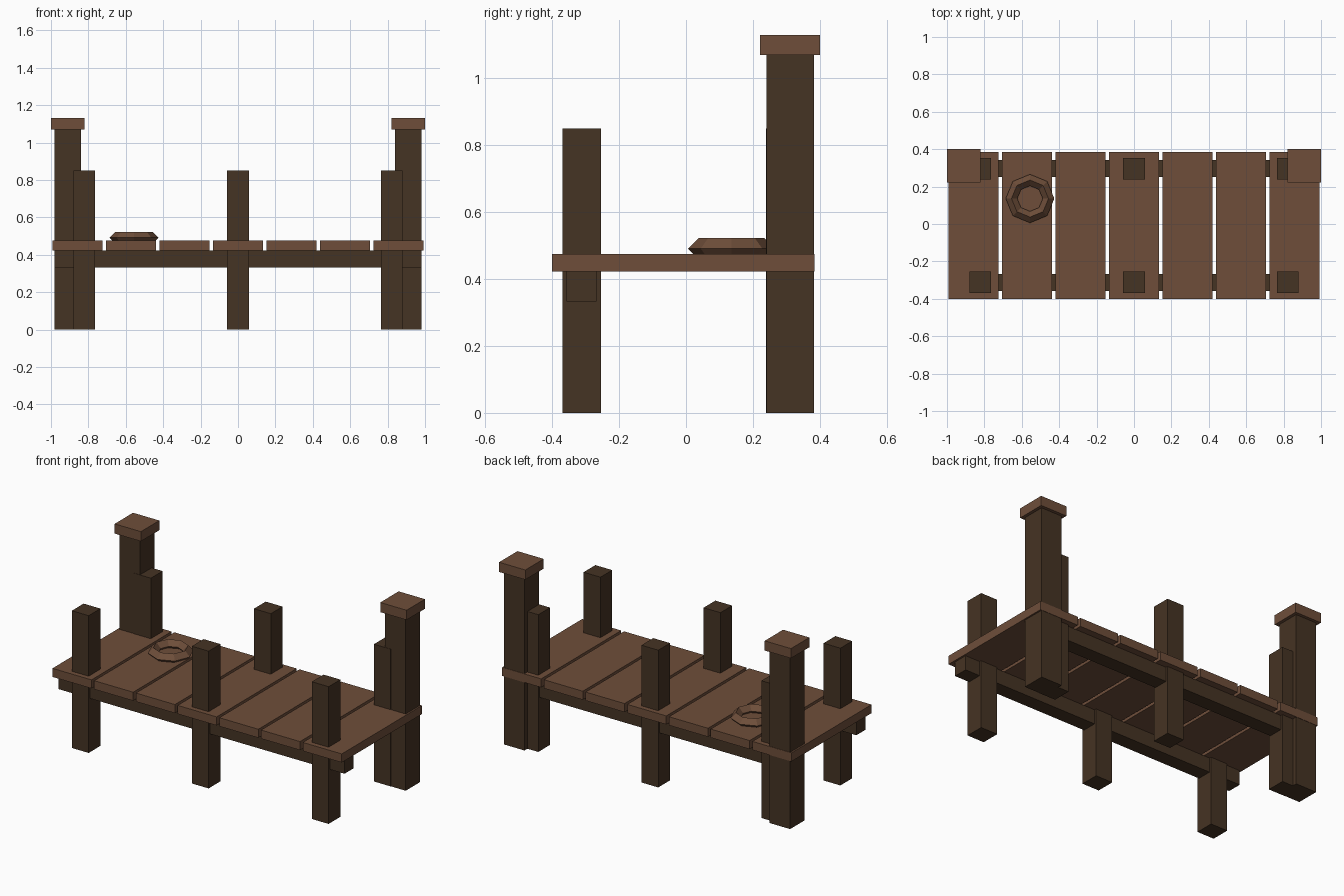
import bpy
import bmesh
from math import cos, sin, pi
from mathutils import Matrix, Vector

default = bpy.data.objects.get("Cube")
if default:
    bpy.data.objects.remove(default, do_unlink=True)


def make_material(name, rgb):
    mat = bpy.data.materials.new(name)
    mat.use_nodes = True
    mat.diffuse_color = (*rgb, 1)
    mat.node_tree.nodes["Principled BSDF"].inputs["Base Color"].default_value = (*rgb, 1)
    return mat


plank_brown = make_material("plank brown", (0.156, 0.076, 0.042))
post_brown = make_material("dark post brown", (0.060, 0.033, 0.017))


def add_object(name, bm, mat):
    bmesh.ops.recalc_face_normals(bm, faces=bm.faces)
    mesh = bpy.data.meshes.new(name)
    bm.to_mesh(mesh)
    bm.free()
    mesh.materials.append(mat)
    obj = bpy.data.objects.new(name, mesh)
    bpy.context.collection.objects.link(obj)
    return obj


def box(name, low, high, mat):
    low, high = Vector(low), Vector(high)
    bm = bmesh.new()
    bmesh.ops.create_cube(bm, size=1)
    bmesh.ops.transform(bm, verts=bm.verts, matrix=Matrix.LocRotScale(
        (low + high) / 2, None, high - low))
    return add_object(name, bm, mat)


def column(name, x, y, half, bottom, top, mat):
    return box(name, (x - half, y - half, bottom), (x + half, y + half, top), mat)


# Deck planks
pitch, half_plank = 0.2858, 0.1335
for i in range(7):
    x = (i - 3) * pitch
    box(f"deck_plank_{i + 1}", (x - half_plank, -0.40, 0.422),
        (x + half_plank, 0.384, 0.475), plank_brown)

# Support beams and short posts, front and back
for side, y in (("front", -0.312), ("back", 0.296)):
    box(f"{side}_beam", (-0.98, y - 0.045, 0.333), (0.98, y + 0.045, 0.422), post_brown)
    for label, x in (("right", -0.822), ("middle", 0), ("left", 0.822)):
        column(f"{side}_{label}_post", x, y, 0.0575, 0, 0.85, post_brown)

# Tall capped corner posts
for label, x in (("right", -0.91), ("left", 0.91)):
    column(f"{label}_tall_post", x, 0.311, 0.071, 0, 1.07, post_brown)
    column(f"{label}_post_cap", x, 0.311, 0.09, 1.07, 1.13, plank_brown)

# Eight-sided ring with a diamond cross-section, resting on the deck
sides, around, major, minor = 8, 4, 0.099, 0.031
bm = bmesh.new()
rings = []
for i in range(sides):
    a = 2 * pi * i / sides
    ring = []
    for j in range(around):
        b = 2 * pi * j / around
        r = major + minor * cos(b)
        ring.append(bm.verts.new((r * cos(a), r * sin(a), minor * sin(b))))
    rings.append(ring)
for i in range(sides):
    here, after = rings[i], rings[(i + 1) % sides]
    for j in range(around):
        k = (j + 1) % around
        bm.faces.new((here[j], after[j], after[k], here[k]))
coil = add_object("rope_ring", bm, plank_brown)
coil.location = (-0.556, 0.136, 0.491)
